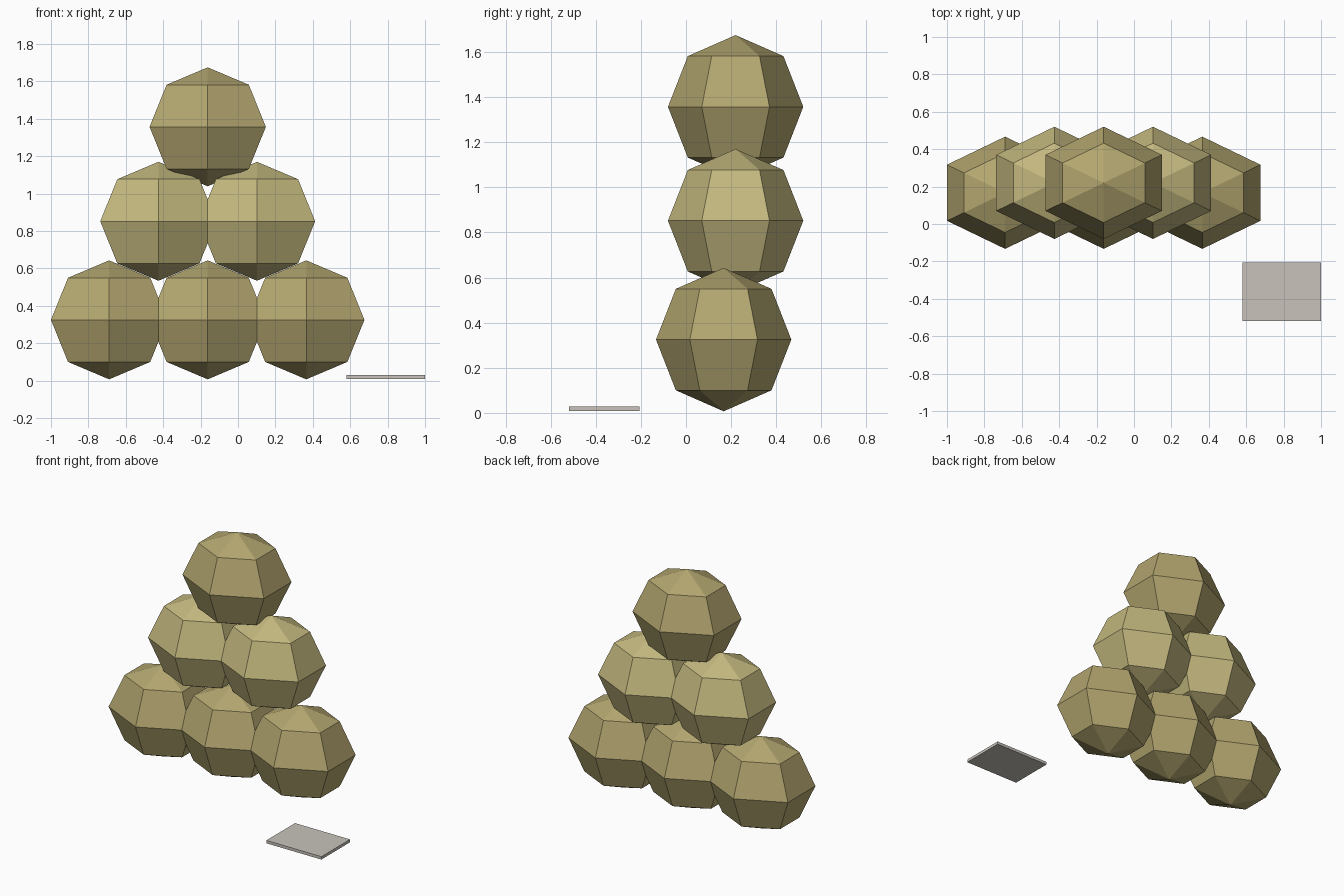
import bpy, bmesh, math

if "Cube" in bpy.data.objects:
    bpy.data.objects.remove(bpy.data.objects["Cube"])


def material(name, rgb):
    m = bpy.data.materials.new(name)
    m.diffuse_color = (*rgb, 1)
    m.use_nodes = True
    m.node_tree.nodes["Principled BSDF"].inputs["Base Color"].default_value = m.diffuse_color
    return m


def add_object(name, mesh, location):
    ob = bpy.data.objects.new(name, mesh)
    ob.location = location
    bpy.context.collection.objects.link(ob)
    return ob


def ball_mesh(name, rx, ry, rz, mat, sides=6, rings=4):
    """Low-poly ball: hexagonal rings with a corner facing front and back."""
    bm = bmesh.new()
    bottom = bm.verts.new((0, 0, -rz))
    top = bm.verts.new((0, 0, rz))
    loops = []
    for r in range(1, rings):
        t = math.pi * r / rings - math.pi / 2
        loops.append([bm.verts.new((rx * math.cos(t) * math.sin(a),
                                    -ry * math.cos(t) * math.cos(a),
                                    rz * math.sin(t)))
                      for a in (math.tau * i / sides for i in range(sides))])
    for i in range(sides):
        j = (i + 1) % sides
        bm.faces.new((bottom, loops[0][j], loops[0][i]))
        bm.faces.new((top, loops[-1][i], loops[-1][j]))
        for lo, hi in zip(loops, loops[1:]):
            bm.faces.new((lo[i], lo[j], hi[j], hi[i]))
    bmesh.ops.recalc_face_normals(bm, faces=bm.faces)
    mesh = bpy.data.meshes.new(name)
    bm.to_mesh(mesh)
    bm.free()
    mesh.materials.append(mat)
    return mesh


tan = material("tan", (0.45, 0.38, 0.16))
light_tan = material("light_tan", (0.55, 0.48, 0.21))
stone = material("stone", (0.58, 0.55, 0.50))

RX, RY, RZ = 0.311 / math.cos(math.pi / 6), 0.30, 0.318
SPACING, MID_X = 0.527, -0.162

# Pyramid of balls: (row name, count, y, z, material)
rows = [("bottom", 3, 0.167, 0.325, tan),
        ("middle", 2, 0.22, 0.852, light_tan),
        ("top", 1, 0.22, 1.357, tan)]
for row, count, y, z, mat in rows:
    mesh = ball_mesh(row + "_ball", RX, RY, RZ, mat)
    for i in range(count):
        x = MID_X + (i - (count - 1) / 2) * SPACING
        add_object(f"{row}_ball_{i + 1}", mesh, (x, y, z))

# Thin plate lying in front of the pile
bm = bmesh.new()
bmesh.ops.create_cube(bm, size=1)
bmesh.ops.scale(bm, vec=(0.42, 0.312, 0.02), verts=bm.verts)
plate = bpy.data.meshes.new("plate")
bm.to_mesh(plate)
bm.free()
plate.materials.append(stone)
add_object("plate", plate, (0.79, -0.363, 0.019))
